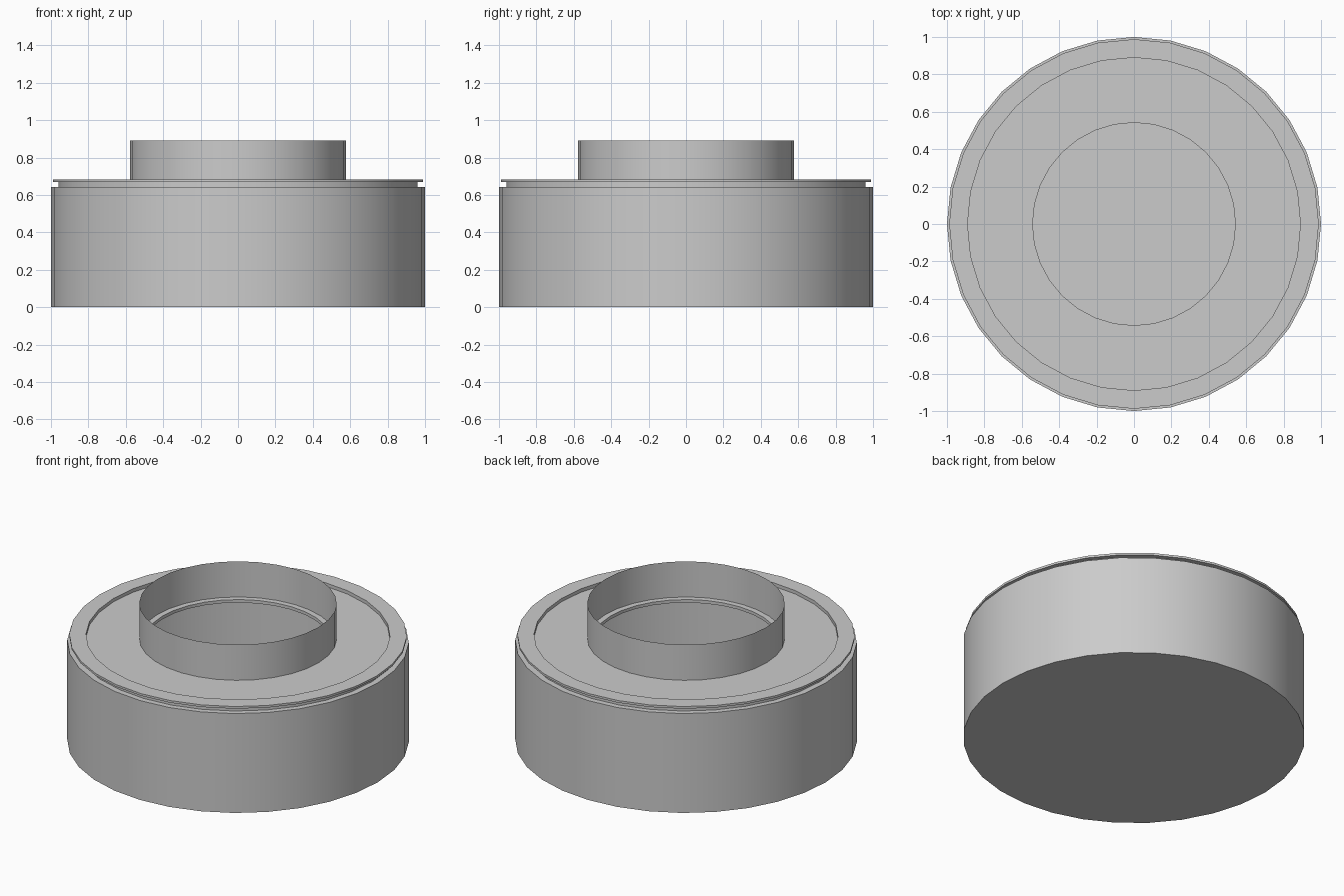
import bpy, bmesh, math

if "Cube" in bpy.data.objects:
    bpy.data.objects.remove(bpy.data.objects["Cube"])

SIDES = 32


def lathe(name, profile):
    """Spin an (r, z) profile about z; points on the axis collapse to one."""
    bm = bmesh.new()
    verts = [bm.verts.new((r, 0, z)) for r, z in profile]
    edges = [bm.edges.new(pair) for pair in zip(verts, verts[1:])]
    bmesh.ops.spin(bm, geom=verts + edges, cent=(0, 0, 0), axis=(0, 0, 1),
                   angle=math.tau, steps=SIDES, use_duplicate=False)
    bmesh.ops.remove_doubles(bm, verts=bm.verts, dist=0.0005)
    bmesh.ops.recalc_face_normals(bm, faces=bm.faces)
    mesh = bpy.data.meshes.new(name)
    bm.to_mesh(mesh)
    bm.free()
    obj = bpy.data.objects.new(name, mesh)
    bpy.context.collection.objects.link(obj)
    bpy.ops.object.select_all(action='DESELECT')
    obj.select_set(True)
    bpy.context.view_layer.objects.active = obj
    bpy.ops.object.shade_smooth_by_angle(angle=math.radians(30))
    return obj


# Hollow drum with a closed floor and an inner wall
lathe("drum_body", [(0, 0), (1, 0), (1, 0.642), (0.98, 0.642),
                    (0.98, 0.01), (0, 0.01)])

# Lid: neck, overhanging rim, recessed plate and central opening
lid = [(0.96, 0.64), (0.96, 0.668), (0.988, 0.668), (0.988, 0.682),
       (0.89, 0.682), (0.89, 0.66), (0.542, 0.66), (0.542, 0.64)]
lathe("lid", lid + lid[:1])

# Shelf joining the lid neck to the drum wall
lathe("lid_seat", [(0.96, 0.64), (0.98, 0.64)])

# Thin upright collar around the opening
lathe("collar", [(0.578, 0.66), (0.578, 0.89)])
